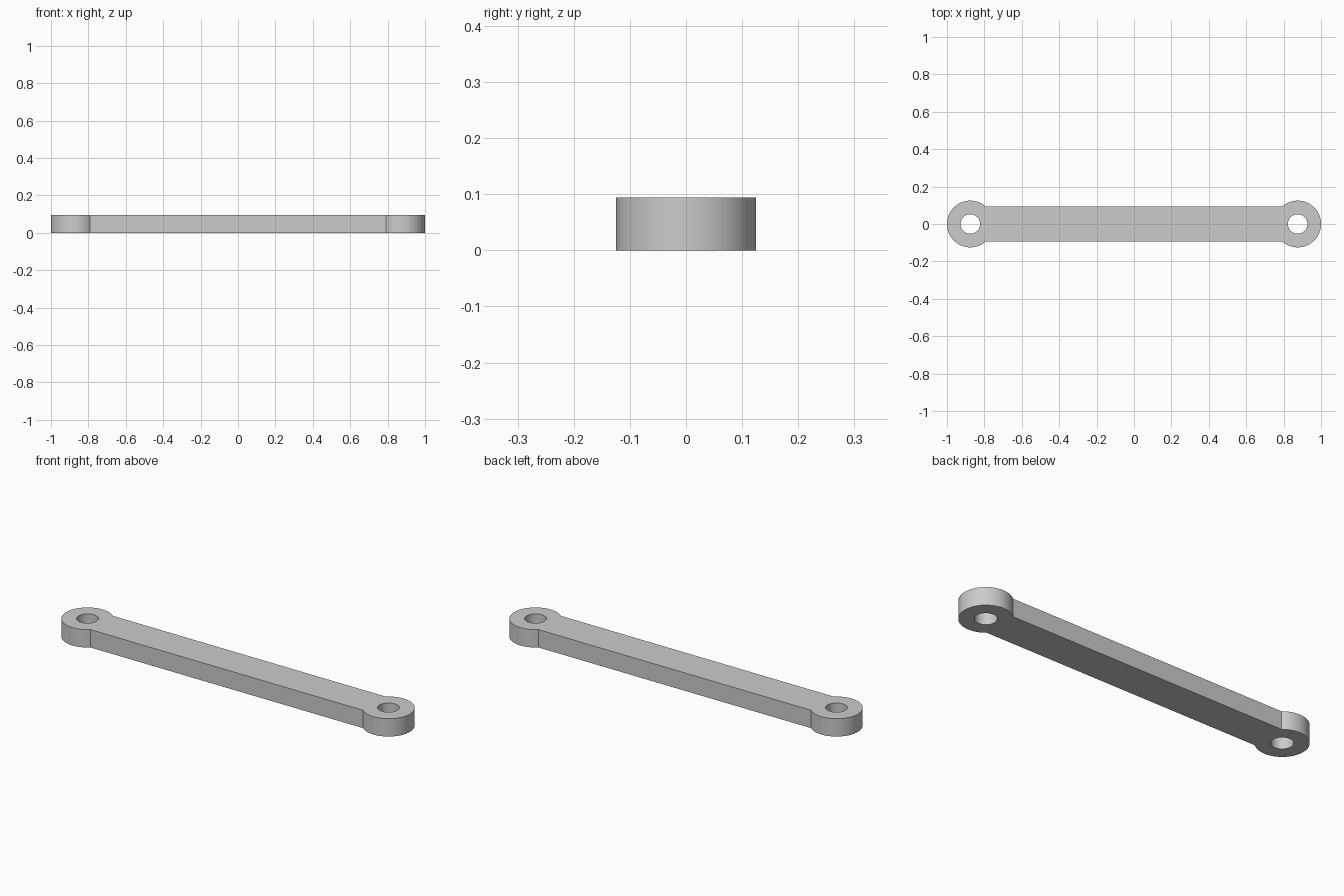
import bpy, bmesh
from math import sin, cos, asin, pi

if "Cube" in bpy.data.objects:
    bpy.data.objects.remove(bpy.data.objects["Cube"])

HEIGHT = 0.094
EYE_X, EYE_R, HOLE_R = 0.875, 0.125, 0.052
BAR_HALF = 0.094
SEGMENTS = 64

grey = bpy.data.materials.new("plain grey")
grey.use_nodes = True
colour = (0.6, 0.6, 0.6, 1)
grey.diffuse_color = colour
grey.node_tree.nodes["Principled BSDF"].inputs["Base Color"].default_value = colour


def arc(cx, radius, start, end, steps):
    """Points from start to end angle, both included."""
    angles = [start + (end - start) * i / steps for i in range(steps + 1)]
    return [(cx + radius * cos(a), radius * sin(a)) for a in angles]


def add_loop(bm, points):
    verts = [bm.verts.new((x, y, 0)) for x, y in points]
    return [bm.edges.new((v, verts[(i + 1) % len(verts)])) for i, v in enumerate(verts)]


# Link outline: two round eyes joined by the straight bar
meet = pi - asin(BAR_HALF / EYE_R)
outline = arc(EYE_X, EYE_R, -meet, meet, SEGMENTS)
outline += [(-x, -y) for x, y in outline]

bm = bmesh.new()
edges = add_loop(bm, outline)

# Pin holes through both eyes
for side in (-1, 1):
    edges += add_loop(bm, arc(side * EYE_X, HOLE_R, 0, 2 * pi, SEGMENTS)[:-1])

# Fill the profile and extrude it to full height
bmesh.ops.triangle_fill(bm, edges=edges, use_beauty=True)
extruded = bmesh.ops.extrude_face_region(bm, geom=bm.faces[:], use_keep_orig=True)
top = [g for g in extruded["geom"] if isinstance(g, bmesh.types.BMVert)]
bmesh.ops.translate(bm, verts=top, vec=(0, 0, HEIGHT))
bmesh.ops.recalc_face_normals(bm, faces=bm.faces[:])

mesh = bpy.data.meshes.new("link_arm")
bm.to_mesh(mesh)
bm.free()
mesh.materials.append(grey)
link = bpy.data.objects.new("link_arm", mesh)
bpy.context.collection.objects.link(link)

# Smooth round walls, sharp rims
bpy.ops.object.select_all(action="DESELECT")
link.select_set(True)
bpy.context.view_layer.objects.active = link
bpy.ops.object.shade_smooth_by_angle(angle=pi / 6)
